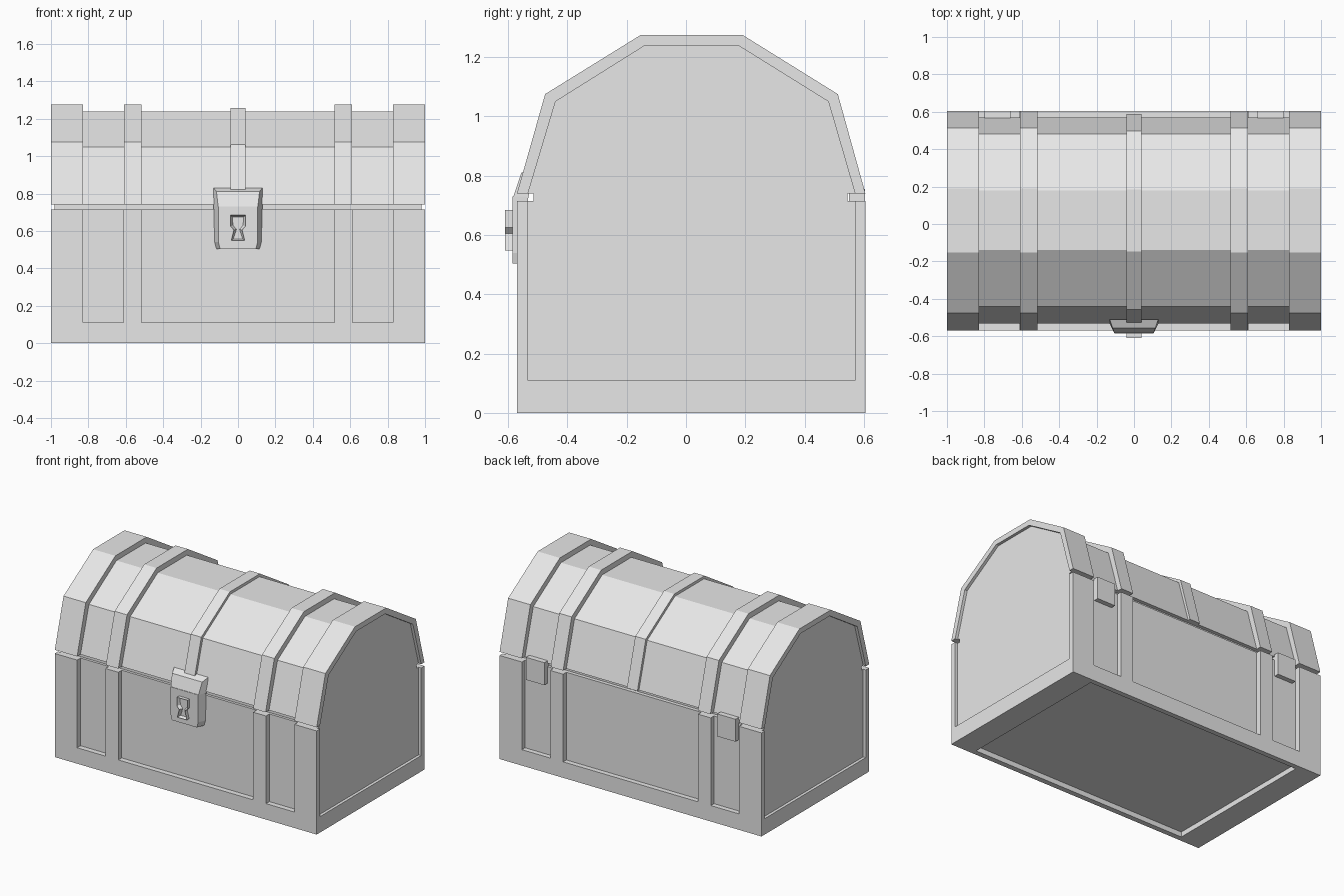
import bpy, bmesh
from mathutils import Vector

if "Cube" in bpy.data.objects:
    bpy.data.objects.remove(bpy.data.objects["Cube"])

GREY = (0.8, 0.8, 0.8, 1)
grey = bpy.data.materials.new("plain grey")
grey.use_nodes = True
grey.diffuse_color = GREY
grey.node_tree.nodes["Principled BSDF"].inputs["Base Color"].default_value = GREY


def finish(name, bm):
    bmesh.ops.recalc_face_normals(bm, faces=bm.faces)
    mesh = bpy.data.meshes.new(name)
    bm.to_mesh(mesh)
    bm.free()
    mesh.materials.append(grey)
    obj = bpy.data.objects.new(name, mesh)
    bpy.context.collection.objects.link(obj)
    return obj


def add_box(bm, xs, ys, zs):
    size = Vector((xs[1] - xs[0], ys[1] - ys[0], zs[1] - zs[0]))
    mid = Vector((sum(xs), sum(ys), sum(zs))) / 2
    for v in bmesh.ops.create_cube(bm, size=1)["verts"]:
        v.co = v.co * size + mid


def box(name, xs, ys, zs):
    bm = bmesh.new()
    add_box(bm, xs, ys, zs)
    return finish(name, bm)


def prism(name, points, x0, x1):
    """Extrude a (y, z) outline along x."""
    bm = bmesh.new()
    face = bm.faces.new([bm.verts.new((x0, y, z)) for y, z in points])
    new = bmesh.ops.extrude_face_region(bm, geom=[face])["geom"]
    moved = [g for g in new if isinstance(g, bmesh.types.BMVert)]
    bmesh.ops.translate(bm, vec=(x1 - x0, 0, 0), verts=moved)
    return finish(name, bm)


def loft(name, back, front):
    """Join two matching loops with closed ends."""
    bm = bmesh.new()
    a, b = [[bm.verts.new(p) for p in loop] for loop in (back, front)]
    bm.faces.new(a)
    bm.faces.new(b)
    for i in range(len(a)):
        j = (i + 1) % len(a)
        bm.faces.new((a[i], a[j], b[j], b[i]))
    return finish(name, bm)


# Overall sizes
FRONT, BACK, TOP, LID = -0.57, 0.605, 0.715, 0.74
IN_FRONT, IN_BACK, IN_SIDE = -0.533, 0.57, 0.98
PANELS = [(-0.83, -0.613), (-0.515, 0.515), (0.613, 0.83)]

# Chest body with sunken panels on every side
body = box("chest_body", (-1, 1), (FRONT, BACK), (0, TOP))
bm = bmesh.new()
for xs in PANELS:
    add_box(bm, xs, (-0.8, IN_FRONT), (0.11, 0.9))
    add_box(bm, xs, (IN_BACK, 0.8), (0.11, 0.9))
for side in (-1, 1):
    add_box(bm, sorted((side * IN_SIDE, side * 1.2)), (IN_FRONT, IN_BACK), (0.11, 0.9))
add_box(bm, (-0.83, 0.83), (IN_FRONT, IN_BACK), (-0.2, 0.035))
cutter = finish("panel_cutter", bm)
cutter.hide_render = True
mod = body.modifiers.new("panels", "BOOLEAN")
mod.operation, mod.solver, mod.object = "DIFFERENCE", "EXACT", cutter
bpy.context.view_layer.objects.active = body
bpy.ops.object.modifier_apply(modifier=mod.name)
bpy.data.objects.remove(cutter)

# Rim in the gap between body and lid
box("inner_rim", (-IN_SIDE, IN_SIDE), (-0.515, 0.545), (TOP - 0.02, LID + 0.02))

# Faceted lid
INNER = [(IN_FRONT, LID), (-0.44, 1.05), (-0.14, 1.238), (0.178, 1.238), (0.48, 1.05), (IN_BACK, LID)]
OUTER = [(FRONT, LID), (-0.475, 1.075), (-0.152, 1.275), (0.19, 1.275), (0.512, 1.075), (BACK, LID)]
HALF = [((a + c) / 2, (b + d) / 2) for (a, b), (c, d) in zip(INNER, OUTER)]
prism("lid", INNER, -IN_SIDE, IN_SIDE)

# Raised bands over the lid
for side, label in ((1, "left"), (-1, "right")):
    prism(label + "_end_band", OUTER + INNER[::-1], side * 0.83, side)
    prism(label + "_lid_band", OUTER + INNER[::-1], side * 0.515, side * 0.61)
    # Hinges
    box(label + "_hinge", sorted((side * 0.66, side * 0.8)), (0.55, 0.603), (0.6, 0.755))
prism("centre_strap", HALF + INNER[::-1], -0.04, 0.04)


def loop(half, y):
    """Mirror (x, z) points into a closed loop at depth y."""
    return [(x, y, z) for x, z in half] + [(-x, y, z) for x, z in half[::-1]]


# Clasp flap and lock plate
flap_back = [(x, -0.51 if z > 0.8 else IN_FRONT, z) for x, _, z in loop([(0.13, 0.83), (0.13, 0.72)], 0)]
flap_front = [(x, -0.555 if z > 0.8 else -0.585, z) for x, _, z in loop([(0.115, 0.81), (0.105, 0.72)], 0)]
loft("clasp_flap", flap_back, flap_front)
loft("lock_plate",
     loop([(0.13, 0.73), (0.125, 0.54), (0.115, 0.503)], IN_FRONT),
     loop([(0.105, 0.73), (0.105, 0.54), (0.095, 0.503)], -0.585))

# Keyhole plate with sunken hole
hole = [(0.04, 0.685), (0.04, 0.625), (0.022, 0.605), (0.036, 0.548)]
lock = loft("keyhole_plate", loop(hole, -0.58), loop(hole, -0.61))
bm = bmesh.new()
bm.from_mesh(lock.data)
bm.faces.ensure_lookup_table()
face = min(bm.faces, key=lambda f: f.calc_center_median().y)
bmesh.ops.inset_region(bm, faces=[face], thickness=0.014)
bmesh.ops.translate(bm, vec=(0, 0.02, 0), verts=face.verts)
bm.to_mesh(lock.data)
bm.free()
